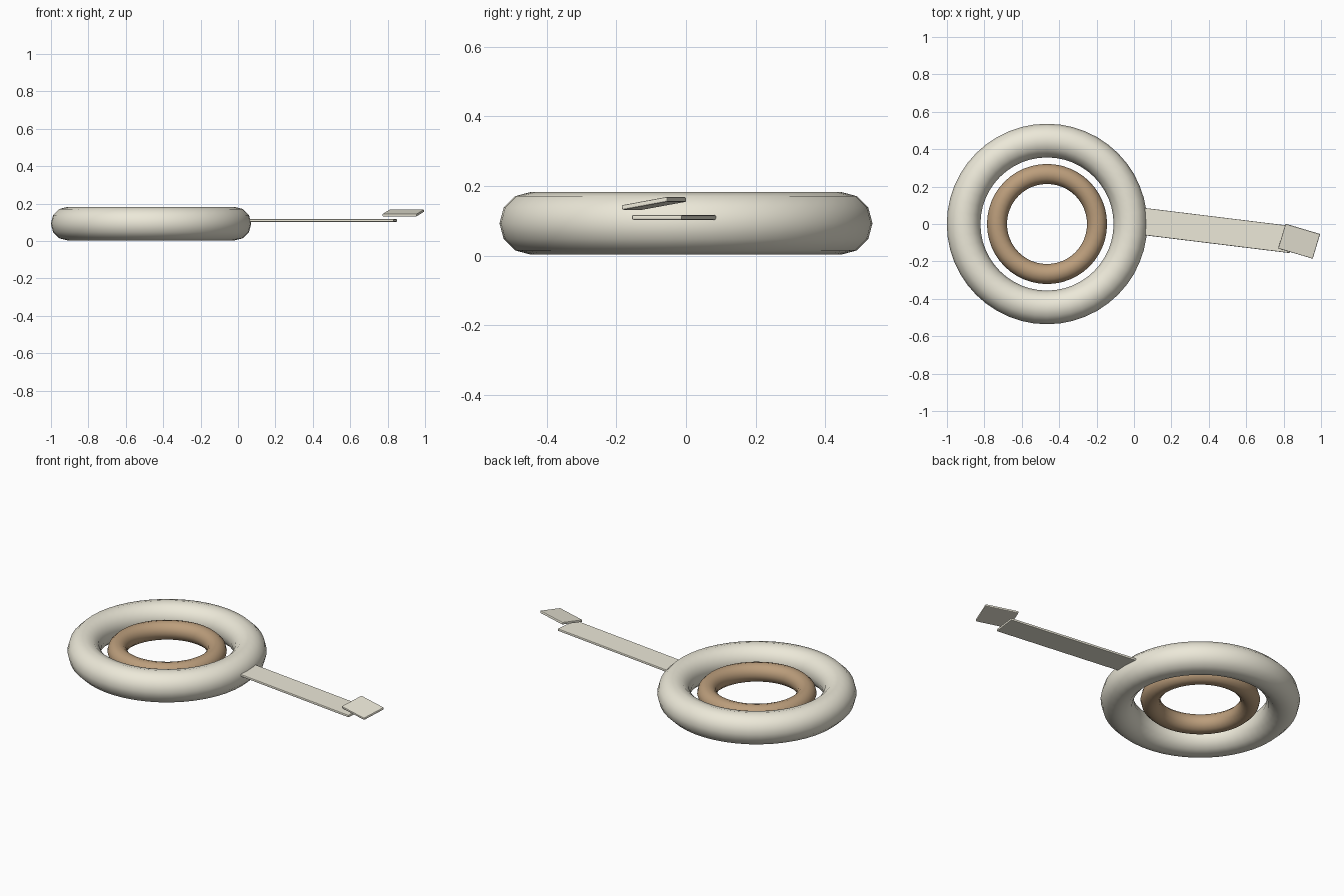
import bpy
from math import radians

if "Cube" in bpy.data.objects:
    bpy.data.objects.remove(bpy.data.objects["Cube"])


def material(name, color):
    m = bpy.data.materials.new(name)
    m.diffuse_color = (*color, 1)
    m.use_nodes = True
    m.node_tree.nodes["Principled BSDF"].inputs["Base Color"].default_value = m.diffuse_color
    return m


ivory = material("ivory", (0.84, 0.81, 0.69))
brown = material("brown", (0.50, 0.34, 0.20))


def ring(name, major, minor, mat):
    bpy.ops.mesh.primitive_torus_add(
        location=(-0.465, 0, 0.093), major_radius=major, minor_radius=minor,
        major_segments=48, minor_segments=12)
    o = bpy.context.object
    o.name = name
    o.data.materials.append(mat)
    bpy.ops.object.shade_smooth()
    return o


def plate(name, loc, size, rot, mat):
    bpy.ops.mesh.primitive_cube_add(size=1, location=loc)
    o = bpy.context.object
    o.name = name
    o.scale = size
    bpy.ops.object.transform_apply(location=False, rotation=False, scale=True)
    o.rotation_euler = [radians(a) for a in rot]
    bev = o.modifiers.new("soft_edges", "BEVEL")
    bev.width = 0.004
    bev.segments = 2
    o.data.materials.append(mat)
    return o


# Tape roll and its inner core
ring("tape_roll", 0.446, 0.09, ivory)
ring("inner_core", 0.2675, 0.0535, brown)

# Unrolled strip, starting inside the roll
plate("tape_strip", (0.43, -0.033, 0.110), (0.83, 0.145, 0.014), (0, 0, -7), ivory)

# Loose tilted tab at the end of the strip
plate("end_tab", (0.883, -0.092, 0.150), (0.193, 0.139, 0.014), (10, 0, -16.6), ivory)
